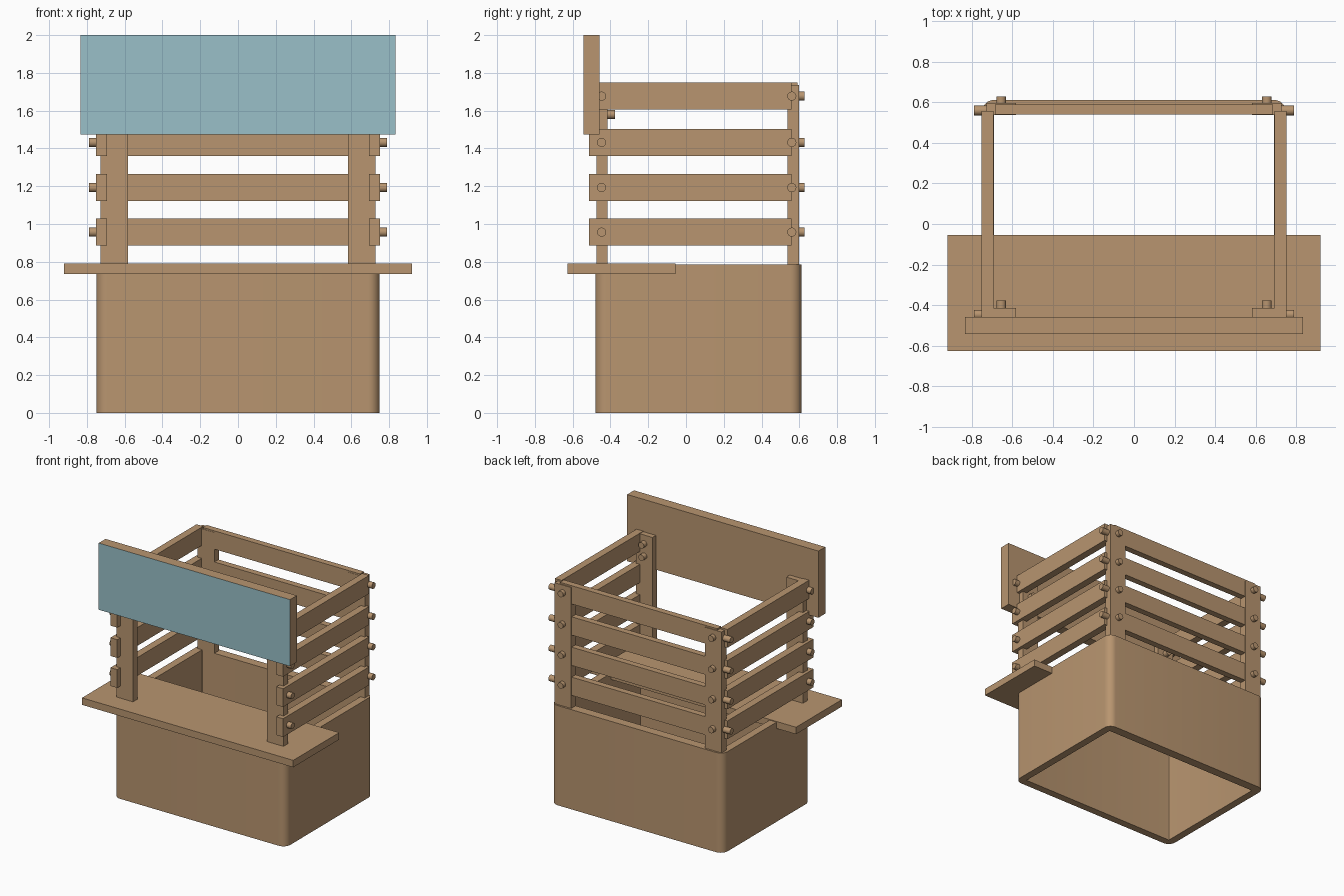
import bpy, bmesh, math

if "Cube" in bpy.data.objects:
    bpy.data.objects.remove(bpy.data.objects["Cube"])

def material(name, rgb):
    m = bpy.data.materials.new(name)
    m.diffuse_color = (*rgb, 1)
    m.use_nodes = True
    m.node_tree.nodes["Principled BSDF"].inputs["Base Color"].default_value = m.diffuse_color
    return m

wood = material("wood", (0.48, 0.30, 0.16))
teal = material("pale teal", (0.32, 0.53, 0.58))

def finish(name, bm):
    bmesh.ops.recalc_face_normals(bm, faces=bm.faces)
    me = bpy.data.meshes.new(name)
    bm.to_mesh(me)
    bm.free()
    me.materials.append(wood)
    ob = bpy.data.objects.new(name, me)
    bpy.context.collection.objects.link(ob)
    return ob

def box(name, x, y, z):
    bm = bmesh.new()
    bmesh.ops.create_cube(bm, size=1)
    for v in bm.verts:
        for i, (a, b) in enumerate((x, y, z)):
            v.co[i] = a if v.co[i] < 0 else b
    return finish(name, bm)

def smooth(ob):
    bpy.ops.object.select_all(action='DESELECT')
    ob.select_set(True)
    bpy.context.view_layer.objects.active = ob
    bpy.ops.object.shade_smooth_by_angle(angle=math.radians(40))

def peg(name, centre, axis, length=0.08, r=0.024):
    bm = bmesh.new()
    bmesh.ops.create_cone(bm, cap_ends=True, segments=20, radius1=r, radius2=r, depth=length)
    ob = finish(name, bm)
    ob.location = centre
    ob.rotation_euler = (0, math.pi / 2, 0) if axis == 'x' else (math.pi / 2, 0, 0)
    smooth(ob)

def rounded_loop(x, y0, y1, r, n=8):
    pts = []
    for k, (cx, cy) in enumerate(((x - r, y1 - r), (r - x, y1 - r), (r - x, y0 + r), (x - r, y0 + r))):
        for i in range(n + 1):
            a = math.pi / 2 * (k + i / n)
            pts.append((cx + r * math.cos(a), cy + r * math.sin(a)))
    return pts

# Base: open tube with rounded outer corners and square inner corners
bm = bmesh.new()
outer = rounded_loop(0.75, -0.48, 0.612, 0.06)
inner = rounded_loop(0.69, -0.42, 0.54, 0.002)
rings = [[bm.verts.new((px, py, z)) for px, py in loop]
         for loop, z in ((outer, 0), (outer, 0.785), (inner, 0.785), (inner, 0))]
for k in range(4):
    a, b = rings[k], rings[(k + 1) % 4]
    for i in range(len(a)):
        j = (i + 1) % len(a)
        bm.faces.new((a[i], a[j], b[j], b[i]))
smooth(finish("base_walls", bm))

# Counter
box("counter", (-0.92, 0.92), (-0.627, -0.055), (0.735, 0.79))

# Sign board with painted front face
sign = box("sign_board", (-0.833, 0.833), (-0.543, -0.458), (1.475, 2.0))
sign.data.materials.append(teal)
for p in sign.data.polygons:
    if p.normal.y < -0.9:
        p.material_index = 1

rail_z = [0.957, 1.193, 1.432, 1.677]

for s, side in ((-1, "left"), (1, "right")):
    def span(a, b):
        return tuple(sorted((s * a, s * b)))
    # Posts
    box(f"front_post_{side}", span(0.583, 0.728), (-0.474, -0.415), (0.78, 1.745))
    box(f"back_post_{side}", span(0.583, 0.728), (0.538, 0.597), (0.78, 1.737))
    # Side rails and their pegs
    for i, z in enumerate(rail_z):
        box(f"side_rail_{side}_{i}", span(0.693, 0.752), (-0.513, 0.558), (z - 0.072, z + 0.072))
        for y in (-0.447, 0.56):
            peg("side_peg", (s * 0.75, y, z), 'x')
        peg("back_peg", (s * 0.655, 0.588, z), 'y')
    # Pegs holding the sign
    for z in (1.58, 1.677):
        peg("sign_peg", (s * 0.655, -0.417, z), 'y')

# Back rails
for i, z in enumerate(rail_z):
    box(f"back_rail_{i}", (-0.685, 0.685), (0.54, 0.59), (z - 0.072, z + 0.072))
